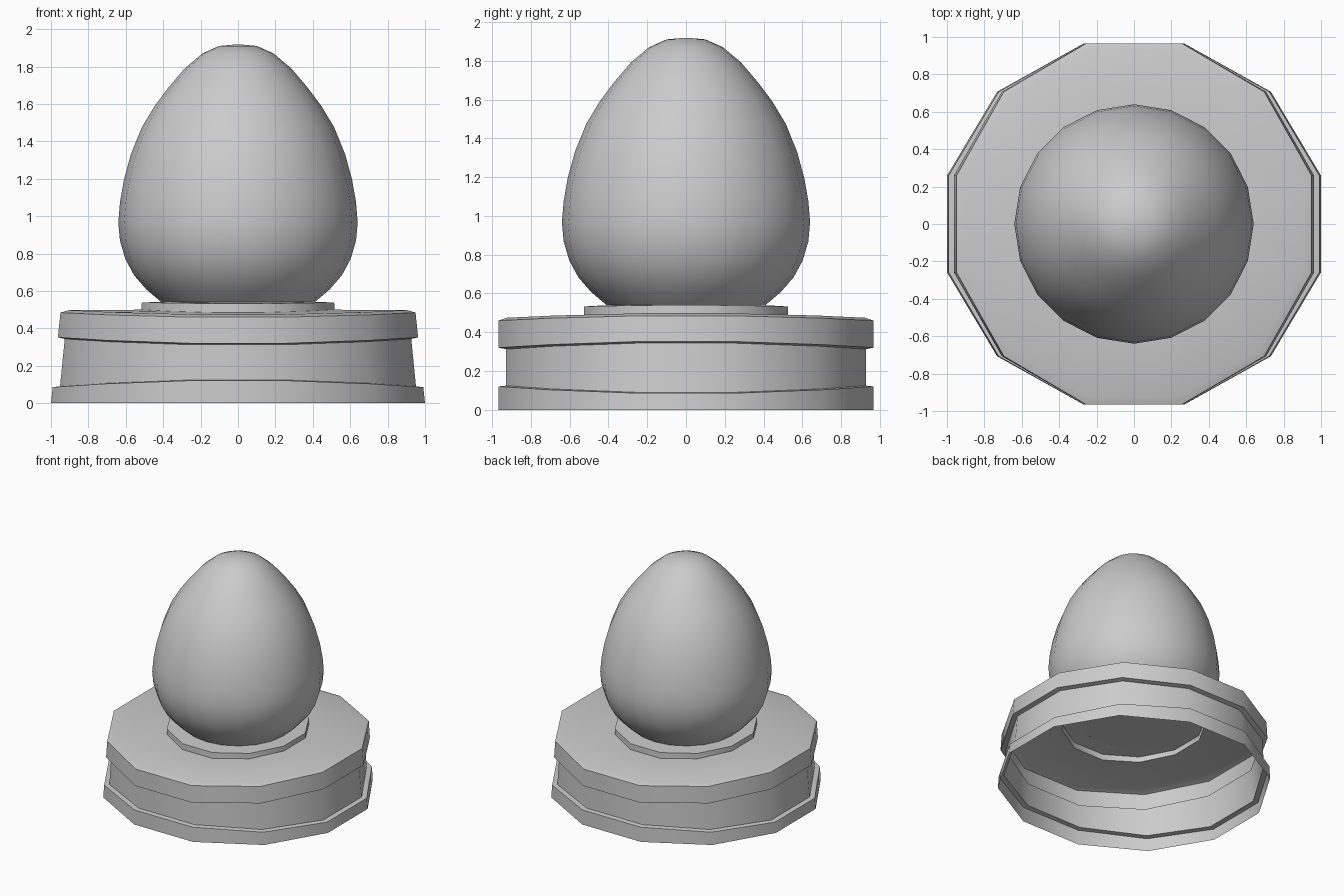
import bpy, bmesh
from math import sin, cos, pi, radians

if "Cube" in bpy.data.objects:
    bpy.data.objects.remove(bpy.data.objects["Cube"])


def lathe(name, rings, sides, phase, place, cap_start=False, cap_end=False, angle=35):
    """Skin a stack of rings; place(ring, angle) gives each vertex position."""
    bm = bmesh.new()
    loops = [[bm.verts.new(place(r, phase + 2 * pi * i / sides)) for i in range(sides)]
             for r in rings]
    for a, b in zip(loops, loops[1:]):
        for i in range(sides):
            j = (i + 1) % sides
            bm.faces.new((a[i], a[j], b[j], b[i]))
    if cap_start:
        bm.faces.new(loops[0][::-1])
    if cap_end:
        bm.faces.new(loops[-1])
    mesh = bpy.data.meshes.new(name)
    bm.to_mesh(mesh)
    bm.free()
    obj = bpy.data.objects.new(name, mesh)
    bpy.context.collection.objects.link(obj)
    bpy.ops.object.select_all(action='DESELECT')
    obj.select_set(True)
    bpy.context.view_layer.objects.active = obj
    bpy.ops.object.shade_smooth_by_angle(angle=radians(angle))
    return obj


# Pedestal rings: radius, height, height difference between sides and front
pedestal = [
    (1.0, 0.0, 0.0), (1.0, 0.103, -0.02), (0.961, 0.107, -0.02),
    (0.961, 0.328, 0.018), (1.0, 0.336, 0.018), (1.0, 0.472, 0.014),
    (0.955, 0.486, 0.013), (0.545, 0.492, 0.009), (0.545, 0.536, 0.004),
    (0.41, 0.54, 0.0),
]


def pedestal_point(ring, t):
    # Narrows towards the top in x only, with gently waving band edges
    r, z, wave = ring
    h = z + wave * cos(2 * t)
    return (r * cos(t) * (1.035 - 0.108 * h), r * sin(t), h)


# Hollow twelve-sided pedestal with bands and collar, open underneath
lathe("pedestal", pedestal, 12, pi / 12, pedestal_point)

# Egg profile: radius, height
egg = [
    (0.41, 0.54), (0.49, 0.608), (0.555, 0.683), (0.602, 0.77), (0.631, 0.868),
    (0.64, 0.967), (0.631, 1.075), (0.61, 1.195), (0.573, 1.33), (0.515, 1.474),
    (0.445, 1.59), (0.37, 1.69), (0.285, 1.79), (0.19, 1.87), (0.10, 1.91),
    (0.01, 1.918),
]

# Smooth egg resting on the collar
lathe("egg", egg, 20, 0, lambda p, t: (p[0] * cos(t), p[0] * sin(t), p[1]),
      cap_start=True, cap_end=True, angle=40)
